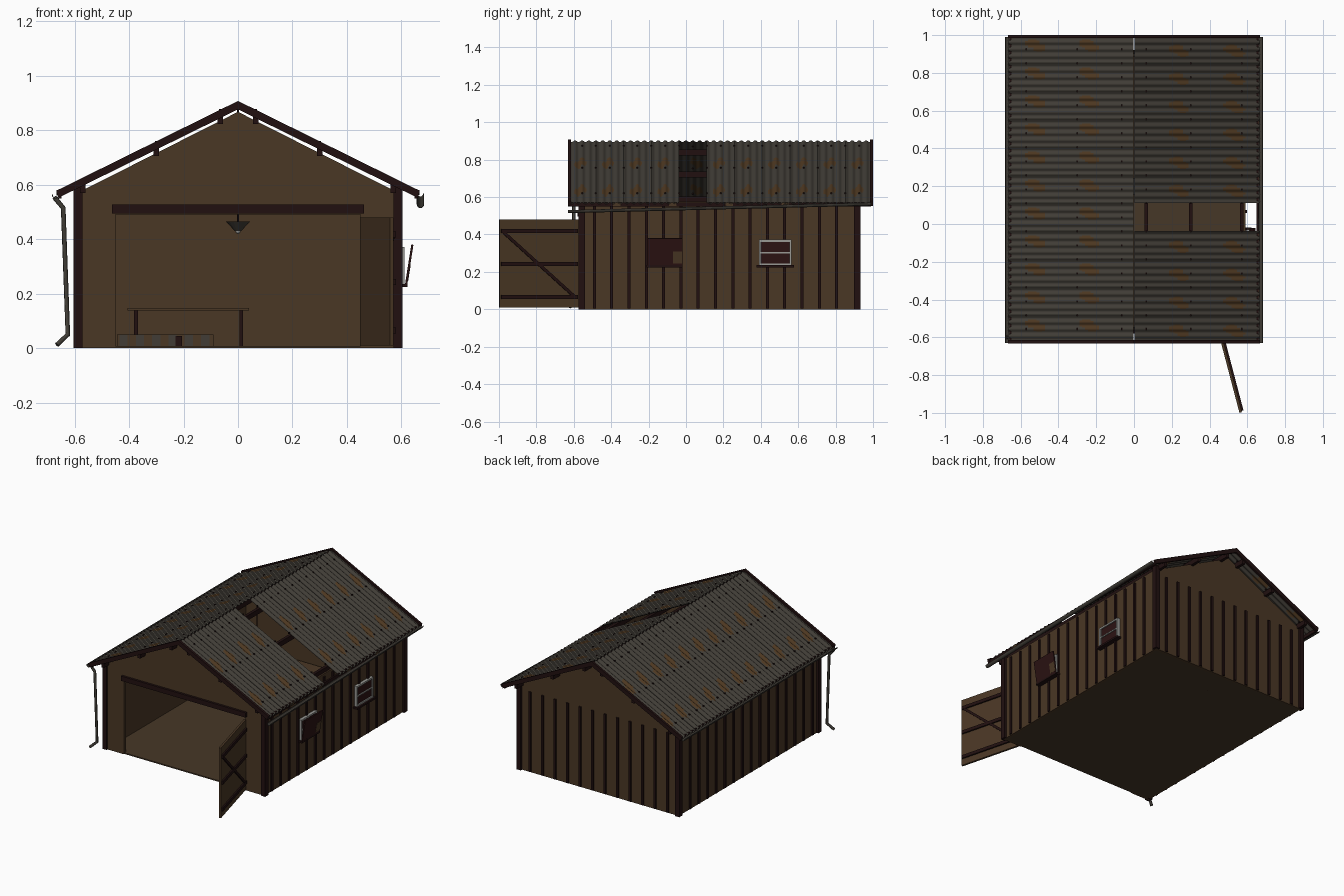
import bpy, bmesh, math
from mathutils import Matrix, Vector

if "Cube" in bpy.data.objects:
    bpy.data.objects.remove(bpy.data.objects["Cube"])


def mat(name, r, g, b):
    m = bpy.data.materials.new(name)
    m.diffuse_color = (r, g, b, 1)
    m.use_nodes = True
    m.node_tree.nodes["Principled BSDF"].inputs["Base Color"].default_value = m.diffuse_color
    return m


WALL = mat("brown_boards", 0.068, 0.038, 0.018)
TRIM = mat("dark_trim", 0.015, 0.005, 0.005)
ROOF = mat("grey_metal", 0.052, 0.046, 0.037)
RUST = mat("rust", 0.075, 0.039, 0.015)
FRAME = mat("pale_frame", 0.32, 0.32, 0.30)
GLASS = mat("dark_red", 0.024, 0.006, 0.006)
FLOOR = mat("floor_brown", 0.062, 0.038, 0.020)


def finish(name, bm, *mats):
    bmesh.ops.recalc_face_normals(bm, faces=bm.faces[:])
    me = bpy.data.meshes.new(name)
    bm.to_mesh(me)
    bm.free()
    for m in mats:
        me.materials.append(m)
    ob = bpy.data.objects.new(name, me)
    bpy.context.collection.objects.link(ob)
    return ob


def boxes(name, items, m, M=Matrix()):
    """One object of boxes, each (x0, x1, y0, y1, z0, z1)."""
    bm = bmesh.new()
    for x0, x1, y0, y1, z0, z1 in items:
        c = Matrix.Translation(((x0 + x1) / 2, (y0 + y1) / 2, (z0 + z1) / 2))
        s = Matrix.Diagonal((x1 - x0, y1 - y0, z1 - z0, 1))
        bmesh.ops.create_cube(bm, size=1, matrix=M @ c @ s)
    return finish(name, bm, m)


def prism(name, pts, y0, y1, m):
    """Outline in x,z extruded along y."""
    bm = bmesh.new()
    f = bm.faces.new([bm.verts.new((x, y0, z)) for x, z in pts])
    r = bmesh.ops.extrude_face_region(bm, geom=[f])
    bmesh.ops.translate(bm, vec=(0, y1 - y0, 0),
                        verts=[v for v in r["geom"] if isinstance(v, bmesh.types.BMVert)])
    return finish(name, bm, m)


def pipe(name, pts, r, m):
    cu = bpy.data.curves.new(name, "CURVE")
    cu.dimensions = "3D"
    cu.bevel_depth, cu.bevel_resolution, cu.use_fill_caps = r, 2, True
    s = cu.splines.new("POLY")
    s.points.add(len(pts) - 1)
    for p, c in zip(s.points, pts):
        p.co = (*c, 1)
    cu.materials.append(m)
    ob = bpy.data.objects.new(name, cu)
    bpy.context.collection.objects.link(ob)


def roof_z(x):
    return 0.90 - 0.5 * abs(x)


# Walls and floor
gable = [(0.59, 0.57), (0, 0.868), (-0.59, 0.57)]
prism("front_wall", [(-0.59, 0), (-0.45, 0), (-0.45, 0.49), (0.45, 0.49), (0.45, 0), (0.59, 0)] + gable,
      -0.565, -0.545, WALL)
prism("back_wall", [(-0.59, 0), (0.59, 0)] + gable, 0.90, 0.92, WALL)
boxes("side_walls", [(s * 0.58 - 0.01, s * 0.58 + 0.01, -0.55, 0.91, 0, 0.575) for s in (-1, 1)], WALL)
boxes("floor", [(-0.58, 0.58, -0.56, 0.91, 0, 0.008)], FLOOR)

# Battens, corner boards and lintel
boxes("side_battens", [(s * 0.594 - 0.005, s * 0.594 + 0.005, y - 0.008, y + 0.008, 0.005, 0.56)
                       for s in (-1, 1) for y in [-0.49 + 0.0925 * i for i in range(15)]], TRIM)
boxes("back_battens", [(x - 0.008, x + 0.008, 0.918, 0.93, 0.005, 0.54)
                       for x in [-0.51 + 0.0927 * i for i in range(12)]], TRIM)
boxes("corner_boards", [(s * 0.588 - 0.016, s * 0.588 + 0.016, y - 0.018, y + 0.018, 0, 0.59)
                        for s in (-1, 1) for y in (-0.557, 0.916)], TRIM)
boxes("door_lintel", [(-0.462, 0.462, -0.58, -0.555, 0.495, 0.527)], TRIM)

# Corrugated roof sheets with rust patches; one sheet missing on the right
Y0, SHEET, NU, NV = -0.63, 1.63 / 11, 44, 32
for side, label, spots, vc in ((-1, "left", (0.24, 0.52), 0.62), (1, "right", (0.24, 0.53), 0.42)):
    bm = bmesh.new()
    for k in range(11):
        if side == 1 and k == 4:
            continue
        grid = []
        for i in range(NU + 1):
            x = 0.003 + 0.664 * i / NU
            grid.append([bm.verts.new((side * x, Y0 + SHEET * (k + j / NV),
                                       roof_z(x) + 0.005 * math.cos(8 * math.pi * j / NV)))
                         for j in range(NV + 1)])
        for i in range(NU):
            for j in range(NV):
                f = bm.faces.new((grid[i][j], grid[i + 1][j], grid[i + 1][j + 1], grid[i][j + 1]))
                f.smooth = True
                c = f.calc_center_median()
                dv = c.y - Y0 - SHEET * (k + vc)
                for u in spots:
                    du = c.x - side * u
                    if (((du + 0.015) / 0.04) ** 2 + ((dv - 0.012) / 0.022) ** 2 < 1
                            or ((du - 0.02) / 0.035) ** 2 + ((dv + 0.012) / 0.02) ** 2 < 1):
                        f.material_index = 1
    finish(label + "_roof_sheets", bm, ROOF, RUST)

# Nails in rows above the purlins
PURLINS = (0.065, 0.30, 0.57)
boxes("roof_nails", [(s * x - 0.004, s * x + 0.004, y - 0.004, y + 0.004, roof_z(x), roof_z(x) + 0.010)
                     for s in (-1, 1) for x in PURLINS for y in [Y0 + SHEET * i / 2 for i in range(1, 22)]
                     if s < 0 or not -0.03 < y < 0.10], TRIM)

# Purlins, bargeboards and eave boards
boxes("purlins", [(s * x - 0.01, s * x + 0.01, -0.62, 0.99, roof_z(x) - 0.045, roof_z(x) - 0.012)
                  for s in (-1, 1) for x in PURLINS], TRIM)
barge = [(-0.668, 0.578), (0, 0.908), (0.668, 0.578), (0.66, 0.552), (0, 0.877), (-0.66, 0.552)]
prism("front_bargeboard", barge, -0.632, -0.615, TRIM)
prism("back_bargeboard", barge, 0.985, 1.0, TRIM)
boxes("eave_boards", [(s * 0.654 - 0.006, s * 0.654 + 0.006, -0.62, 0.99, 0.55, 0.572) for s in (-1, 1)], TRIM)
boxes("eave_board_patches", [(0.656, 0.663, y - 0.02, y + 0.02, 0.552, 0.57)
                             for y in (-0.37, -0.07, 0.23, 0.53)], WALL)

# Half-round gutters, the right one sagging towards the front
for s, label, za, zb in ((-1, "left", 0.565, 0.565), (1, "right", 0.53, 0.57)):
    bm = bmesh.new()
    rows = []
    for y, z in ((-0.63, za), (0.99, zb)):
        rows.append([bm.verts.new((s * 0.67 + 0.014 * math.cos(a), y, z - 0.016 * math.sin(a)))
                     for a in [math.pi * i / 8 for i in range(9)]])
    for i in range(8):
        bm.faces.new((rows[0][i], rows[0][i + 1], rows[1][i + 1], rows[1][i]))
    ob = finish(label + "_gutter", bm, ROOF)
    ob.modifiers.new("thickness", "SOLIDIFY").thickness = 0.003
pipe("downpipe", [(-0.675, -0.60, 0.555), (-0.642, -0.60, 0.515), (-0.625, -0.60, 0.05),
                  (-0.665, -0.62, 0.012)], 0.009, ROOF)

# Open door leaf with ledges and a diagonal brace
M = Matrix.Translation((0.455, -0.575, 0)) @ Matrix.Rotation(math.radians(-75.3), 4, "Z")
boxes("door_leaf", [(0, 0.437, -0.008, 0.006, 0.01, 0.48)], WALL, M)
boxes("door_ledges", [(0.008, 0.43, 0.005, 0.016, z - 0.011, z + 0.011) for z in (0.065, 0.243, 0.418)], TRIM, M)
a, b = Vector((0.015, 0, 0.06)), Vector((0.42, 0, 0.415))
D = M @ Matrix.Translation(a) @ Matrix.Rotation(-math.atan2(b.z - a.z, b.x - a.x), 4, "Y")
boxes("door_brace", [(0, (b - a).length, 0.005, 0.014, -0.008, 0.008)], TRIM, D)

# Windows on the right wall
for label, y0, y1 in (("front", -0.20, -0.03), ("rear", 0.39, 0.565)):
    z0, z1, t = 0.235, 0.372, 0.011
    boxes(label + "_window_glass", [(0.59, 0.602, y0 + t, y1 - t, z0 + t, z1 - t)], GLASS)
    boxes(label + "_window_frame", [(0.588, 0.611, y0, y0 + t, z0, z1), (0.588, 0.611, y1 - t, y1, z0, z1),
                                    (0.588, 0.610, y0, y1, z0, z0 + t), (0.588, 0.610, y0, y1, z1 - t, z1),
                                    (0.588, 0.609, y0, y1, 0.298, 0.306)], FRAME)
    boxes(label + "_window_sill", [(0.588, 0.622, y0 - 0.012, y1 + 0.012, 0.224, 0.236)], TRIM)

# Loose shutter leaning out at the top, with a broken corner patch
S = Matrix.Translation((0.616, 0, 0.225)) @ Matrix.Rotation(math.radians(9), 4, "Y")
boxes("loose_shutter", [(-0.004, 0.004, -0.207, -0.02, 0, 0.157)], GLASS, S)
boxes("shutter_patch", [(0.0035, 0.0055, -0.07, -0.022, 0.02, 0.085)], WALL, S)

# Workbench against the back wall
boxes("bench_top", [(-0.405, 0.04, 0.70, 0.89, 0.138, 0.148)], WALL)
boxes("bench_legs", [(x - 0.007, x + 0.007, y - 0.007, y + 0.007, 0, 0.14)
                     for x in (-0.375, 0.012) for y in (0.72, 0.865)], TRIM)

# Low crate with slats and a dark clasp
boxes("crate", [(-0.445, -0.09, 0.45, 0.62, 0.005, 0.05)], WALL)
boxes("crate_slats", [(x, x + 0.03, 0.446, 0.452, 0.005, 0.05)
                      for x in [-0.435 + 0.06 * i for i in range(6)]], ROOF)
boxes("crate_clasp", [(-0.23, -0.205, 0.442, 0.45, 0.008, 0.045)], TRIM)

# Hanging lamp
bm = bmesh.new()
bmesh.ops.create_cone(bm, cap_ends=True, segments=16, radius1=0.012, radius2=0.045, depth=0.035,
                      matrix=Matrix.Translation((0, 0.2, 0.448)))
finish("lamp_shade", bm, ROOF)
bm = bmesh.new()
bmesh.ops.create_uvsphere(bm, u_segments=12, v_segments=8, radius=0.010,
                          matrix=Matrix.Translation((0, 0.2, 0.43)))
finish("lamp_bulb", bm, FRAME)
pipe("lamp_cord", [(0, 0.2, 0.46), (0, 0.2, 0.89)], 0.003, TRIM)
